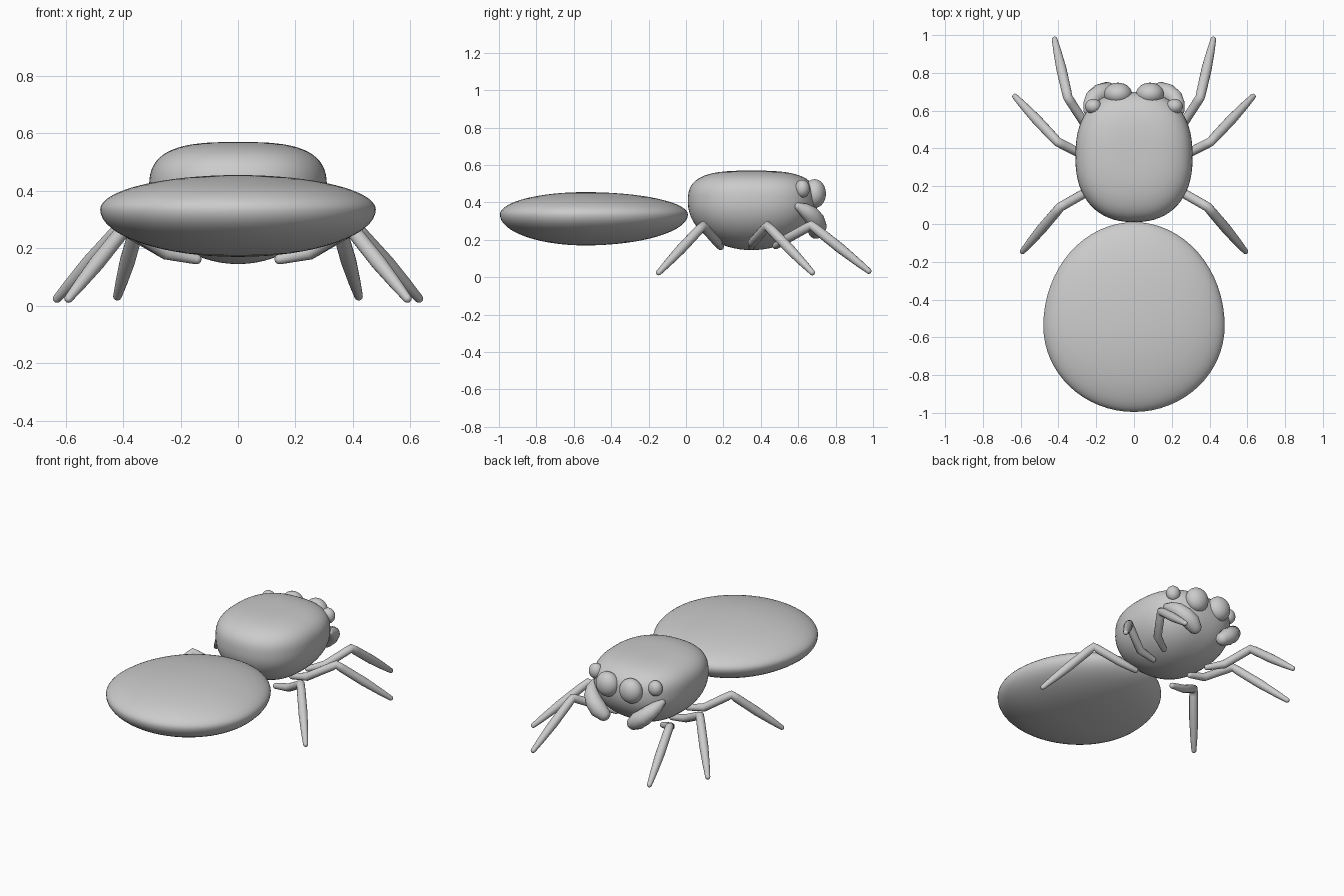
import bpy
import bmesh
from math import sin, cos, pi, copysign
from mathutils import Vector

if "Cube" in bpy.data.objects:
    bpy.data.objects.remove(bpy.data.objects["Cube"])


def power(v, e):
    return copysign(abs(v) ** e, v)


def finish(name, bm):
    bmesh.ops.recalc_face_normals(bm, faces=bm.faces)
    for f in bm.faces:
        f.smooth = True
    me = bpy.data.meshes.new(name)
    bm.to_mesh(me)
    bm.free()
    ob = bpy.data.objects.new(name, me)
    bpy.context.collection.objects.link(ob)
    return ob


def loft(name, rings, start, end):
    """Skin a list of closed rings and close both ends to a point."""
    bm = bmesh.new()
    loops = [[bm.verts.new(p) for p in ring] for ring in rings]
    n = len(loops[0])
    for a, b in zip(loops, loops[1:]):
        for i in range(n):
            j = (i + 1) % n
            bm.faces.new((a[i], a[j], b[j], b[i]))
    for loop, tip in ((loops[0], start), (loops[-1], end)):
        v = bm.verts.new(tip)
        for i in range(n):
            bm.faces.new((loop[i], loop[(i + 1) % n], v))
    return finish(name, bm)


def blob(name, c, half_x, back, front, down, up, p_back=2, p_front=2, p_down=2, p_up=2):
    """Rounded body with separate extents and squareness per direction."""
    rings, n, m = [], 64, 32
    for k in range(1, m):
        t = -pi / 2 + pi * k / m
        p, h = (p_up, up) if t > 0 else (p_down, down)
        s, z = power(cos(t), 2 / p), c[2] + h * power(sin(t), 2 / p)
        ring = []
        for i in range(n):
            a = 2 * pi * i / n
            q, d = (p_front, front) if sin(a) > 0 else (p_back, back)
            ring.append((c[0] + s * half_x * power(cos(a), 2 / q),
                         c[1] + s * d * power(sin(a), 2 / q), z))
        rings.append(ring)
    return loft(name, rings, (c[0], c[1], c[2] - down), (c[0], c[1], c[2] + up))


def tube(name, path, side, n=16):
    """Tapered limb with domed ends along (x, y, z, radius) points."""
    pts = [Vector((p[0] * side, p[1], p[2])) for p in path]
    rad = [p[3] for p in path]
    dirs = []
    for i in range(len(pts)):
        a = (pts[i] - pts[i - 1]).normalized() if i else Vector()
        b = (pts[i + 1] - pts[i]).normalized() if i < len(pts) - 1 else Vector()
        dirs.append((a + b).normalized())
    stations = [(pts[0] - dirs[0] * rad[0] * sin(t), dirs[0], rad[0] * cos(t))
                for t in (1.2, 0.8, 0.4)]
    stations += list(zip(pts, dirs, rad))
    stations += [(pts[-1] + dirs[-1] * rad[-1] * sin(t), dirs[-1], rad[-1] * cos(t))
                 for t in (0.4, 0.8, 1.2)]
    rings = []
    for p, d, r in stations:
        u = d.cross(Vector((0.05, 0.1, 1))).normalized()
        v = d.cross(u)
        rings.append([p + r * (u * cos(2 * pi * i / n) + v * sin(2 * pi * i / n))
                      for i in range(n)])
    return loft(name, rings, pts[0] - dirs[0] * rad[0], pts[-1] + dirs[-1] * rad[-1])


# Abdomen and head section
blob("abdomen", (0, -0.54, 0.335), 0.48, 0.455, 0.55, 0.165, 0.12)
blob("head_body", (0, 0.35, 0.40), 0.31, 0.34, 0.35, 0.255, 0.17,
     p_back=2.3, p_front=2.5, p_up=3)

# Legs: hip, knee, foot
legs = {
    "back_leg": ((0.145, 0.185, 0.162), (0.25, 0.17, 0.185), (0.39, 0.09, 0.275), (0.59, -0.145, 0.025)),
    "middle_leg": ((0.145, 0.35, 0.162), (0.25, 0.355, 0.185), (0.405, 0.435, 0.275), (0.63, 0.675, 0.025)),
    "front_leg": ((0.17, 0.48, 0.168), (0.26, 0.53, 0.2), (0.35, 0.67, 0.278), (0.42, 0.977, 0.033)),
}


def leg_path(hip, mid, knee, foot):
    h, m, k, f = map(Vector, (hip, mid, knee, foot))
    spots = [(h, .018), (m, .025), (k.lerp(m, .15), .025), (k, .025),
             (k.lerp(f, .1), .026), (k.lerp(f, .5), .027), (k.lerp(f, .8), .021), (f, .015)]
    return [(*p, r) for p, r in spots]


fang = ((0.245, 0.60, 0.378, 0.022), (0.235, 0.63, 0.362, 0.036), (0.215, 0.665, 0.338, 0.046),
        (0.18, 0.69, 0.303, 0.052), (0.14, 0.70, 0.27, 0.053), (0.11, 0.695, 0.247, 0.042))

for side, label in ((-1, "left"), (1, "right")):
    for name, joints in legs.items():
        tube(f"{name}_{label}", leg_path(*joints), side)
    # Mouthparts and eyes
    tube(f"fang_{label}", fang, side)
    blob(f"large_eye_{label}", (side * 0.085, 0.688, 0.447), 0.074, 0.06, 0.06, 0.077, 0.077)
    blob(f"small_eye_{label}", (side * 0.215, 0.622, 0.473), 0.044, 0.04, 0.04, 0.048, 0.048)
